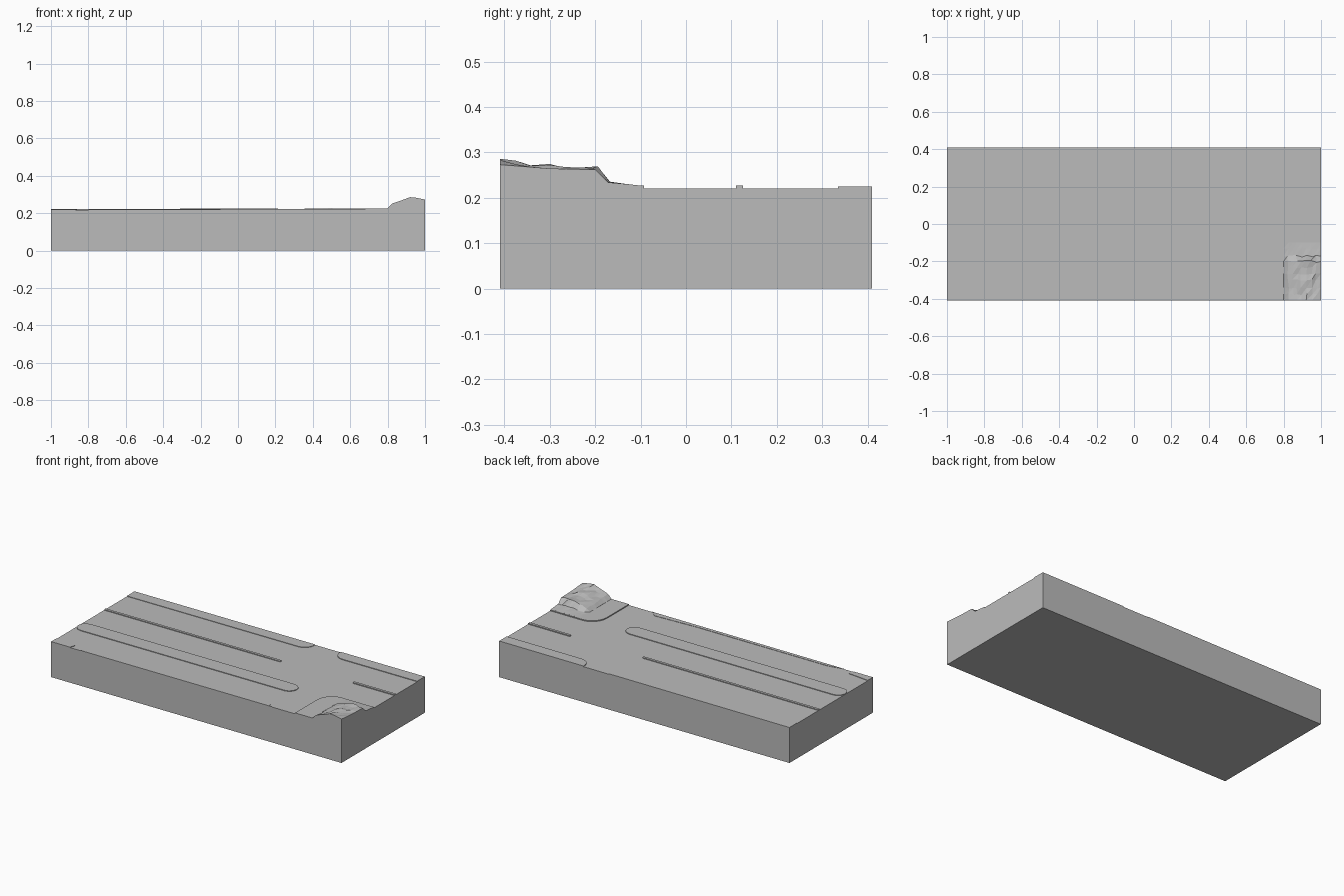
import bpy, bmesh, math, random

if "Cube" in bpy.data.objects:
    bpy.data.objects.remove(bpy.data.objects["Cube"])
random.seed(4)

grey = bpy.data.materials.new("light grey")
grey.diffuse_color = (0.5, 0.5, 0.5, 1)
grey.use_nodes = True
grey.node_tree.nodes["Principled BSDF"].inputs["Base Color"].default_value = grey.diffuse_color
HY = 0.41


def ground(x):
    # gently sloping road surface
    return 0.2195 + 0.0015 * x


def finish(name, bm):
    bmesh.ops.recalc_face_normals(bm, faces=bm.faces)
    me = bpy.data.meshes.new(name)
    bm.to_mesh(me)
    bm.free()
    ob = bpy.data.objects.new(name, me)
    bpy.context.collection.objects.link(ob)
    me.materials.append(grey)
    return ob


def plate(name, pts, h, bottom=None):
    # outline extruded to a height h above the sloping road
    bm = bmesh.new()
    top = [bm.verts.new((x, y, ground(x) + h)) for x, y in pts]
    low = [bm.verts.new((x, y, ground(x) - 0.004 if bottom is None else bottom)) for x, y in pts]
    bm.faces.new(top)
    bm.faces.new(low[::-1])
    n = len(pts)
    for i in range(n):
        bm.faces.new((top[i], low[i], low[(i + 1) % n], top[(i + 1) % n]))
    return finish(name, bm)


def arc(cx, cy, r, a0, a1, n=6):
    return [(cx + r * math.cos(math.radians(a0 + (a1 - a0) * i / n)),
             cy + r * math.sin(math.radians(a0 + (a1 - a0) * i / n))) for i in range(n + 1)]


def strip(name, x0, x1, y, r, h):
    # long island with rounded ends
    return plate(name, arc(x0 + r, y, r, 90, 270) + arc(x1 - r, y, r, -90, 90), h)


# Solid block with the road as its top
plate("ground_block", [(-1, -HY), (1, -HY), (1, HY), (-1, HY)], 0, 0.0)

# Central islands
strip("wide_median", -1.0, 0.505, -0.142, 0.05, 0.004)
strip("left_divider", -1.0, 0.215, 0.118, 0.008, 0.005)
plate("right_divider", arc(0.72, 0.118, 0.008, 90, 270) + [(1, 0.11), (1, 0.126)], 0.006)

# Back pavements either side of the junction
plate("back_left_pavement", [(-1, HY), (-1, 0.335)] + arc(0.18, 0.40, 0.065, -90, 0) + [(0.245, HY)], 0.003)
plate("back_right_pavement", [(0.42, HY)] + arc(0.485, 0.40, 0.065, 180, 270) + [(1, 0.335), (1, HY)], 0.004)

# Front pavement strips
plate("front_left_pavement", [(-1, -HY), (-0.87, -HY), (-0.86, -0.375), (-1, -0.36)], 0.003)
plate("front_pavement", [(-0.8, -HY), (0.52, -HY)] + arc(0.47, -0.405, 0.03, 0, 90) + [(0.2, -0.388), (-0.7, -0.39)], 0.002)

# Corner pavement
plate("corner_pavement", [(1, -HY), (1, -0.092)] + arc(0.78, -0.192, 0.1, 90, 180) + [(0.68, -HY)], 0.006)


def lerp(t, table):
    for (a, va), (b, vb) in zip(table, table[1:]):
        if t <= b:
            return va + (vb - va) * max(0, (t - a) / (b - a))
    return table[-1][1]


# Rocky mound on the corner: faceted height grid
ALONG_X = [(0.8, 0.0), (0.825, 0.42), (0.87, 0.68), (0.92, 1.0), (0.95, 0.95), (1.0, 0.78)]
ALONG_Y = [(-0.41, 0.059), (-0.3, 0.048), (-0.2, 0.045), (-0.172, 0.009), (-0.13, 0.004), (-0.1, 0.0)]
xs = [0.8, 0.825, 0.85, 0.87, 0.895, 0.92, 0.95, 0.975, 1.0]
ys = [-0.41, -0.375, -0.34, -0.3, -0.265, -0.23, -0.2, -0.172, -0.13, -0.1]
bm = bmesh.new()
grid = []
for j, y in enumerate(ys):
    row = []
    for i, x in enumerate(xs):
        h = lerp(x, ALONG_X) * lerp(y, ALONG_Y)
        inner = 0 < i < len(xs) - 1 and 0 < j < len(ys) - 1
        k = 0.006 if inner else 0
        if inner:
            h *= random.uniform(0.82, 1.0)
        row.append(bm.verts.new((x + random.uniform(-k, k), y + random.uniform(-k, k), ground(x) + 0.0062 + h)))
    grid.append(row)
for j in range(len(ys) - 1):
    for i in range(len(xs) - 1):
        a, b, c, d = grid[j][i], grid[j][i + 1], grid[j + 1][i + 1], grid[j + 1][i]
        bm.faces.new((a, b, c))
        bm.faces.new((a, c, d))
# skirt down into the block
edges = [e for e in bm.edges if e.is_boundary]
ext = bmesh.ops.extrude_edge_only(bm, edges=edges)
for v in ext["geom"]:
    if isinstance(v, bmesh.types.BMVert):
        v.co.z = 0.215
bmesh.ops.holes_fill(bm, edges=[e for e in bm.edges if e.is_boundary])
finish("rocky_mound", bm)
